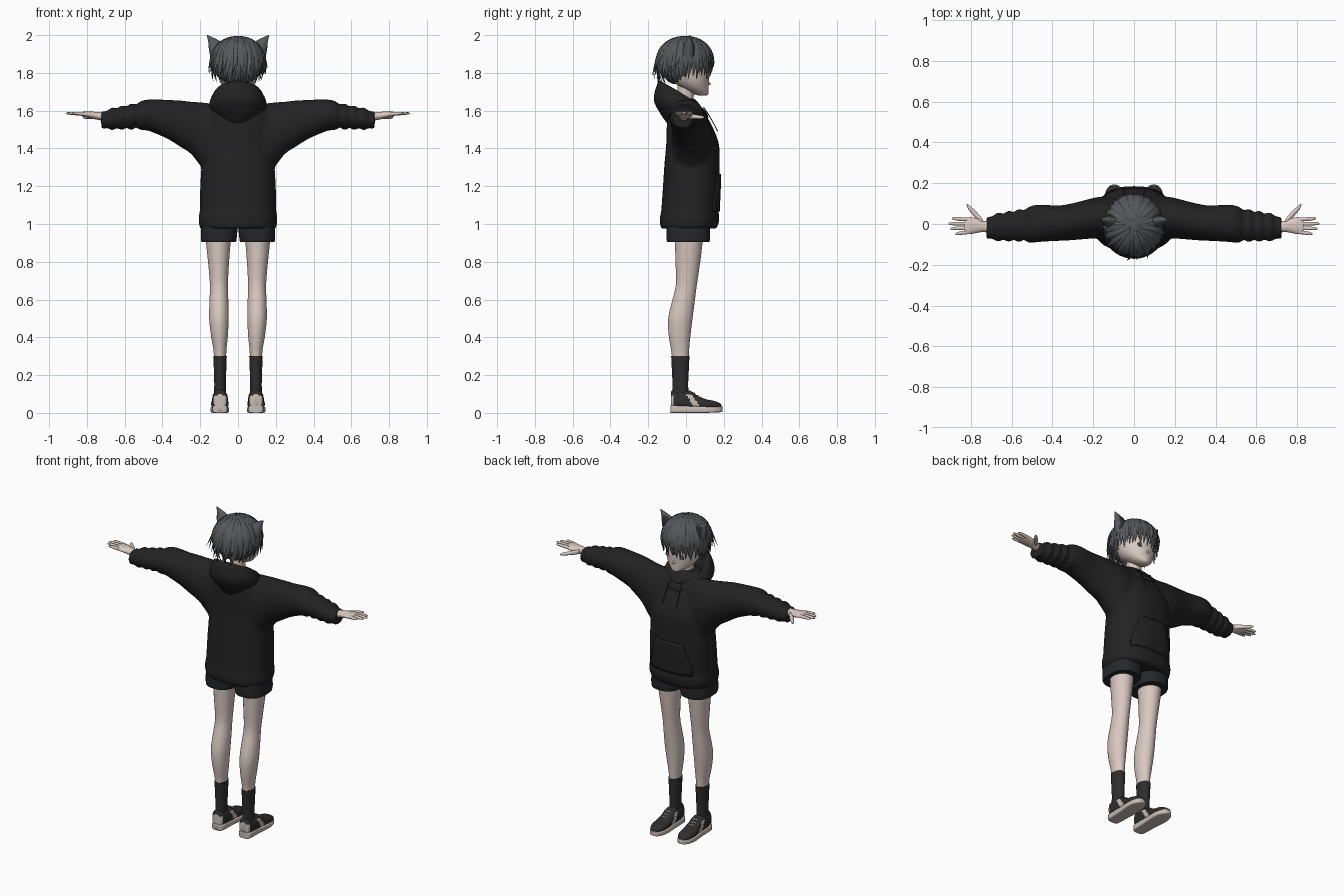
import bpy, bmesh, math, random
from mathutils import Vector

random.seed(4)
cube = bpy.data.objects.get("Cube")
if cube:
    bpy.data.objects.remove(cube)


def material(name, r, g, b):
    m = bpy.data.materials.new(name)
    m.use_nodes = True
    m.diffuse_color = (r, g, b, 1)
    m.node_tree.nodes["Principled BSDF"].inputs["Base Color"].default_value = (r, g, b, 1)
    return m


SKIN = material("skin", 0.69, 0.58, 0.53)
CLOTH = material("black cloth", 0.016, 0.016, 0.017)
SHORT = material("charcoal shorts", 0.019, 0.02, 0.024)
SOCK = material("sock grey", 0.027, 0.027, 0.028)
HAIR = material("hair grey", 0.092, 0.096, 0.104)
INNER = material("inner ear dark", 0.03, 0.027, 0.028)
PALE = material("shoe beige", 0.58, 0.51, 0.47)
EYE = material("eye grey", 0.1, 0.12, 0.15)


def skin_rings(bm, rings):
    """Bridge equal rings of points and close both ends."""
    loops = [[bm.verts.new(p) for p in r] for r in rings]
    n = len(loops[0])
    for lo, hi in zip(loops, loops[1:]):
        for i in range(n):
            bm.faces.new((lo[i], lo[(i + 1) % n], hi[(i + 1) % n], hi[i]))
    bm.faces.new(loops[0][::-1])
    bm.faces.new(loops[-1])


def refine(st, k):
    """Catmull-Rom stations between the given ones."""
    out = []
    for i in range(len(st) - 1):
        p = [st[max(i - 1, 0)], st[i], st[i + 1], st[min(i + 2, len(st) - 1)]]
        for j in range(k):
            t = j / k
            out.append([b + 0.5 * t * (c - a + t * (2 * a - 5 * b + 4 * c - d + t * (3 * (b - c) + d - a)))
                        for a, b, c, d in zip(*p)])
    return out + [st[-1]]


def loft(bm, axis, stations, n=20, k=3, sq=1.0, flip=1):
    """Stations: position on the axis, two centre offsets, two half sizes."""
    rings = []
    for s, c1, c2, a, b in refine(stations, k):
        ring = []
        for i in range(n):
            t = 2 * math.pi * (i + 0.5) / n
            u, v = [math.copysign(abs(f) ** sq, f) for f in (math.cos(t), math.sin(t))]
            u, v = c1 + a * u, c2 + b * v
            x, y, z = {"x": (s, u, v), "y": (u, s, v), "z": (u, v, s)}[axis]
            ring.append((x * flip, y, z))
        rings.append(ring)
    skin_rings(bm, rings)


def finish(bm, name, *mats, rule=None, mirror=False):
    bmesh.ops.recalc_face_normals(bm, faces=bm.faces)
    for f in bm.faces:
        f.smooth = True
        if rule:
            f.material_index = int(rule(f.calc_center_median()))
    me = bpy.data.meshes.new(name)
    bm.to_mesh(me)
    bm.free()
    me.set_sharp_from_angle(angle=math.radians(50))
    for m in mats:
        me.materials.append(m)
    ob = bpy.data.objects.new(name, me)
    bpy.context.collection.objects.link(ob)
    if mirror:
        ob.modifiers.new("mirror", "MIRROR")
    return ob


def part(name, axis, stations, *mats, mirror=False, rule=None, **kw):
    bm = bmesh.new()
    loft(bm, axis, stations, **kw)
    return finish(bm, name, *mats, rule=rule, mirror=mirror)


# Legs, socks and shorts
part("legs", "z", [(0.1, .095, -.03, .03, .04), (0.3, .095, -.03, .032, .045), (0.4, .098, -.034, .044, .057),
     (0.5, .101, -.03, .052, .065), (0.6, .101, -.012, .05, .06), (0.68, .101, .002, .048, .056),
     (0.8, .103, .01, .056, .066), (0.92, .104, .015, .067, .075), (1.0, .1, .015, .07, .08)], SKIN, mirror=True, n=24)
part("socks", "z", [(0.08, .095, -.03, .033, .045), (0.15, .095, -.03, .031, .042), (0.22, .095, -.03, .033, .045),
     (0.3, .095, -.03, .036, .049)], SOCK, mirror=True)
part("shorts", "z", [(0.905, .102, .012, .092, .112), (0.92, .102, .012, .095, .116), (0.96, .1, .012, .097, .117),
     (1.05, .095, .012, .095, .115)], SHORT, mirror=True, n=24, sq=0.8)

# Shoes with pale side stripe and heel
part("shoe_uppers", "y", [(-.08, .095, .06, .022, .04), (-.072, .095, .07, .034, .052), (-.03, .095, .066, .04, .05),
     (.02, .095, .066, .042, .052), (.06, .095, .055, .043, .037), (.1, .096, .047, .046, .027), (.15, .097, .042, .042, .021),
     (.18, .097, .038, .027, .013), (.188, .097, .036, .01, .006)], SOCK, PALE, mirror=True, n=28, k=5, sq=0.8,
     rule=lambda c: c.z < .098 and abs(c.y - .02 - (.085 - c.z) * .7) < .016 or (c.y < -.066 and c.z < .09))
part("shoe_soles", "y", [(-.083, .095, .02, .018, .02), (-.074, .095, .02, .038, .02), (-.02, .095, .019, .042, .019),
     (.04, .095, .018, .044, .018), (.1, .096, .017, .049, .017), (.15, .097, .018, .045, .016),
     (.184, .097, .019, .028, .015), (.193, .097, .02, .01, .013)], PALE, mirror=True, sq=0.35, n=24)
bm = bmesh.new()
for y, z in ((.045, .105), (.062, .092), (.079, .082)):
    loft(bm, "x", [(.075, y, z, .004, .004), (.115, y, z, .004, .004)], n=6, k=1)
finish(bm, "shoe_laces", PALE, mirror=True)

# Hoodie: torso and wrinkled sleeves fused into one surface
bm = bmesh.new()
loft(bm, "z", [(.975, 0, .014, .198, .145), (1.0, 0, .017, .207, .155), (1.045, 0, .02, .208, .157),
     (1.06, 0, .02, .203, .152), (1.2, 0, .028, .2, .15), (1.32, 0, .032, .193, .146), (1.42, 0, .035, .19, .14),
     (1.5, 0, .022, .185, .125), (1.58, 0, .005, .17, .1), (1.635, 0, -.004, .14, .075), (1.665, 0, -.005, .09, .05)],
     n=40, sq=0.85)
sleeve = [(.08, .03, 1.44, .1, .2), (.15, .03, 1.45, .105, .19), (.2, .028, 1.477, .1, .168),
          (.25, .02, 1.51, .095, .138), (.31, .01, 1.533, .09, .122), (.37, .004, 1.553, .087, .104),
          (.43, .004, 1.568, .09, .092), (.48, .002, 1.577, .092, .082)]
for i in range(8):
    swell = .007 * (-1) ** i
    sleeve.append((.515 + i * .025, -.004 - i * .0018, 1.574 - i * .0028, .082 - i * .0025 + swell, .07 - i * .0024 + swell))
sleeve += [(.705, -.018, 1.551, .054, .046), (.724, -.018, 1.551, .057, .048)]
for side in (1, -1):
    loft(bm, "x", sleeve, n=28, flip=side)
hoodie = finish(bm, "hoodie", CLOTH)
fuse = hoodie.modifiers.new("fuse", "REMESH")
fuse.mode, fuse.voxel_size, fuse.use_smooth_shade = "VOXEL", 0.01, True
relax = hoodie.modifiers.new("relax", "SMOOTH")
relax.factor, relax.iterations = 0.5, 5

# Front pocket draped over the hoodie
bm = bmesh.new()
bmesh.ops.create_grid(bm, x_segments=16, y_segments=10, size=1)
for v in bm.verts:
    h = (v.co.y + 1) / 2
    v.co = (v.co.x * (.145 - .07 * max(0, h - .25)), .4, 1.065 + .2 * h)
pocket = finish(bm, "front_pocket", CLOTH)
drape = pocket.modifiers.new("drape", "SHRINKWRAP")
drape.target, drape.wrap_method, drape.offset = hoodie, "PROJECT", 0.007
drape.use_project_y, drape.use_negative_direction, drape.use_positive_direction = True, True, False
pocket.modifiers.new("thickness", "SOLIDIFY").thickness = 0.008

# Lowered hood: each ring gives width, back y, front y, back z, front z
bm = bmesh.new()
rings = []
for w, yb, yf, zb, zf in refine([(.07, -.09, .1, 1.52, 1.56), (.12, -.13, .115, 1.575, 1.56), (.15, -.168, .118, 1.645, 1.565),
                                 (.148, -.165, .112, 1.70, 1.585), (.125, -.143, .1, 1.755, 1.6),
                                 (.105, -.115, .085, 1.74, 1.597), (.08, -.07, .07, 1.66, 1.585),
                                 (.05, -.04, .05, 1.6, 1.57)], 3):
    ring = []
    for i in range(40):
        t = 2 * math.pi * i / 40
        back = (1 - math.sin(t)) / 2
        ring.append((w * math.cos(t), yf + (yb - yf) * back, zf + (zb - zf) * back ** 0.8))
    rings.append(ring)
skin_rings(bm, rings)
finish(bm, "hood", CLOTH)
part("drawstrings", "z", [(1.49, .05, .165, .004, .004), (1.5, .05, .163, .003, .003), (1.57, .045, .125, .003, .003),
     (1.62, .04, .092, .003, .003)], SOCK, mirror=True, n=8)

# Hands
bm = bmesh.new()
loft(bm, "x", [(.69, -.015, 1.565, .03, .025), (.74, -.012, 1.572, .028, .021), (.77, -.008, 1.576, .036, .019),
     (.8, -.008, 1.58, .042, .016), (.825, -.01, 1.582, .04, .012), (.832, -.01, 1.582, .034, .008)])
for y0, y1, tip in ((.022, .027, .893), (.001, .002, .91), (-.02, -.023, .9), (-.04, -.048, .875)):
    mid = (.82 + tip) / 2
    loft(bm, "x", [(.81, y0, 1.582, .01, .01), (mid, (y0 + y1) / 2, 1.585, .0095, .009), (tip - .008, y1, 1.586, .007, .006),
         (tip, y1, 1.586, .002, .002)], n=10)
loft(bm, "x", [(.74, .008, 1.572, .013, .014), (.768, .038, 1.568, .018, .013), (.795, .066, 1.566, .016, .01),
     (.812, .084, 1.565, .012, .008), (.82, .094, 1.565, .003, .003)], n=12)
finish(bm, "hands", SKIN, mirror=True)

# Head, neck, nose and eyes
part("head", "z", [(1.679, 0, .09, .012, .018), (1.687, 0, .08, .033, .038), (1.705, 0, .062, .06, .058),
     (1.74, 0, .034, .09, .087), (1.79, 0, .015, .108, .109), (1.86, 0, .0, .115, .118),
     (1.93, 0, -.005, .09, .09), (1.96, 0, -.005, .04, .04)], SKIN, n=28)
part("neck", "z", [(1.55, 0, -.01, .055, .05), (1.62, 0, -.005, .044, .044), (1.75, 0, .0, .045, .045)], SKIN)
part("nose", "y", [(.11, 0, 1.747, .013, .015), (.122, 0, 1.744, .007, .009), (.132, 0, 1.741, .002, .002)], SKIN, n=10)
part("eyes", "y", [(.108, .044, 1.782, .02, .013), (.117, .044, 1.782, .019, .012)], EYE, mirror=True, k=1)
part("mouth", "y", [(.112, 0, 1.712, .012, .0015), (.119, 0, 1.712, .01, .001)], INNER, n=8, k=1)

# Hair: scalp shell plus layered tapering locks
CENTRE, RX, RY, RZ = Vector((0, -.005, 1.86)), .134, .142, .134
bm = bmesh.new()
bmesh.ops.create_uvsphere(bm, u_segments=32, v_segments=20, radius=1)
for v in bm.verts:
    v.co = CENTRE + Vector((v.co.x * RX, v.co.y * RY, v.co.z * RZ))
bare = [f for f in bm.faces if f.calc_center_median().z < 1.845 - 1.2 * max(0, .03 - f.calc_center_median().y)]
bmesh.ops.delete(bm, geom=[f for f in bare if f.calc_center_median().y > -.06], context="FACES")
finish(bm, "hair_scalp", HAIR)


def lock(bm, angle, tip_z, width, lift, flick):
    drop, arc, steps = CENTRE.z - tip_z, .21, 12
    out = Vector((math.sin(angle), math.cos(angle), 0))
    side = Vector((out.y, -out.x, 0))
    rings = []
    for i in range(steps + 1):
        s = i / steps
        d = s * (arc + drop)
        phi = min(.12 + d / arc * 1.45, math.pi / 2)
        e = max(0, d - arc)
        r = math.sin(phi) * (1 + lift) * (1 - .28 * (e / .12) ** 2)
        bend = flick * max(0, s - .6) ** 2 * 6
        z = CENTRE.z + RZ * math.cos(phi) - e
        c = Vector((out.x * RX * r, CENTRE.y + out.y * RY * r, z)) + out * bend + side * bend * .5
        w = width * min(.15 + s * 2.2, 1) * max(.02, 1 - max(0, (s - .5) / .5) ** 1.6)
        normal = out * math.sin(phi) + Vector((0, 0, math.cos(phi)))
        th = .0065 * min(1, .3 + 2 * s) * max(.1, 1 - s ** 4)
        rings.append([c + side * w * math.cos(a) + normal * th * math.sin(a)
                      for a in (j * math.pi / 3 for j in range(6))])
    skin_rings(bm, rings)


bm = bmesh.new()
for layer, (count, width, lift) in enumerate([(38, .019, .02), (30, .016, .05), (20, .013, .065)]):
    for i in range(count):
        ang = 2 * math.pi * (i + random.uniform(.2, .8)) / count
        front = (math.cos(ang) + 1) / 2
        tip = 1.738 + .04 * front + .025 * layer + random.uniform(-.008, .016)
        flick = random.uniform(0, .045) * (1.05 - front) + random.uniform(-.004, .008)
        lock(bm, ang, tip, width * random.uniform(.85, 1.2), lift, flick)
finish(bm, "hair_locks", HAIR)

# Cat ears with dark fronts
part("cat_ears", "z", [(1.86, .106, .012, .038, .034), (1.91, .109, .014, .043, .034), (1.945, .114, .016, .043, .028),
     (1.965, .124, .018, .034, .02), (1.983, .142, .02, .02, .011), (2.0, .162, .02, .002, .002)],
     HAIR, INNER, mirror=True, n=24, k=4,
     rule=lambda c: c.y > .03 and c.z < 1.975 and abs(c.x - .112) < .027)
